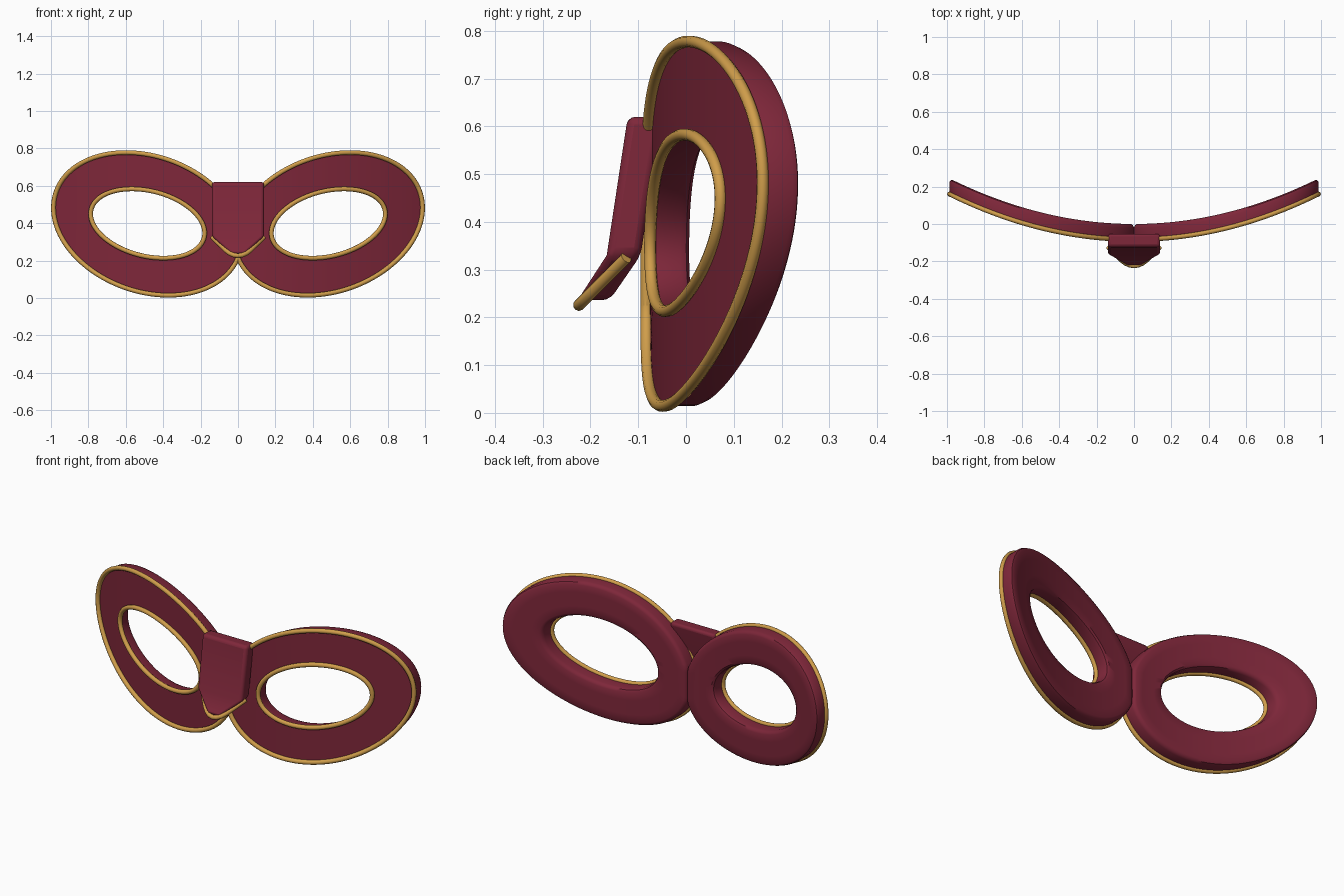
import bpy, bmesh
from math import sin, cos, pi, radians

if "Cube" in bpy.data.objects:
    bpy.data.objects.remove(bpy.data.objects["Cube"])


def material(name, rgb):
    m = bpy.data.materials.new(name)
    m.diffuse_color = (*rgb, 1)
    m.use_nodes = True
    m.node_tree.nodes["Principled BSDF"].inputs["Base Color"].default_value = m.diffuse_color
    return m


RED = material("maroon", (0.21, 0.02, 0.042))
GOLD = material("gold", (0.63, 0.34, 0.07))
N = 112
OUTER = (0.485, 0.396, 0.517, 0.361, radians(19.5))   # cx, cz, a, b, tilt
EYE = (0.483, 0.398, 0.311, 0.174, radians(14))


def ellipse(e, t):
    cx, cz, a, b, r = e
    x, z = a * cos(t), b * sin(t)
    return max(cx + x * cos(r) - z * sin(r), 0.0), cz + x * sin(r) + z * cos(r)


def bow(x):
    return 0.25 * x * x


def finish(obj, mat, angle=35):
    obj.data.materials.append(mat)
    bpy.ops.object.select_all(action='DESELECT')
    obj.select_set(True)
    bpy.context.view_layer.objects.active = obj
    if obj.type == 'CURVE':
        bpy.ops.object.convert(target='MESH')
    bpy.ops.object.shade_smooth_by_angle(angle=radians(angle))


def mesh_object(name, bm):
    bmesh.ops.recalc_face_normals(bm, faces=bm.faces)
    me = bpy.data.meshes.new(name)
    bm.to_mesh(me)
    bm.free()
    obj = bpy.data.objects.new(name, me)
    bpy.context.collection.objects.link(obj)
    return obj


def tube(name, pts, radius, cyclic):
    cu = bpy.data.curves.new(name, 'CURVE')
    cu.dimensions = '3D'
    cu.bevel_depth = radius
    cu.bevel_resolution = 3
    cu.use_fill_caps = True
    s = cu.splines.new('POLY')
    s.points.add(len(pts) - 1)
    for p, co in zip(s.points, pts):
        p.co = (*co, 1)
    s.use_cyclic_u = cyclic
    obj = bpy.data.objects.new(name, cu)
    bpy.context.collection.objects.link(obj)
    finish(obj, GOLD, 60)


# cross-section of the plate: (outer-to-eye fraction, depth from bowed back)
SECTION = [(0, -.075), (.25, -.075), (.5, -.075), (.75, -.075), (1, -.075),
           (1, -.02), (.97, -.007), (.91, 0), (.7, 0), (.5, 0), (.3, 0),
           (.09, 0), (.03, -.007), (0, -.02)]


def plate(name, side):
    bm = bmesh.new()
    rings = []
    for i in range(N):
        t = 2 * pi * i / N
        (ox, oz), (ex, ez) = ellipse(OUTER, t), ellipse(EYE, t)
        ring = []
        for u, d in SECTION:
            x, z = ox + (ex - ox) * u, oz + (ez - oz) * u
            ring.append(bm.verts.new((side * x, bow(x) + d, z)))
        rings.append(ring)
    k = len(SECTION)
    for i in range(N):
        a, b = rings[i], rings[(i + 1) % N]
        for j in range(k):
            bm.faces.new((a[j], a[(j + 1) % k], b[(j + 1) % k], b[j]))
    finish(mesh_object(name, bm), RED)


def rim(name, e, side):
    pts = []
    for i in range(N):
        x, z = ellipse(e, 2 * pi * i / N)
        pts.append((side * x, bow(x) - 0.083, z))
    tube(name, pts, 0.0125, True)


# mask halves with gold rims
for label, side in (("right", 1), ("left", -1)):
    plate(label + "_mask_half", side)
    rim(label + "_outer_rim", OUTER, side)
    rim(label + "_eye_rim", EYE, side)

# bent nose guard with a pointed lower flap: (half width, front y, back y, z)
bm = bmesh.new()
rows = []
for w, yf, yb, z in [(.14, -.122, -.05, .62), (.14, -.166, -.095, .33),
                     (.035, -.227, -.160, .236)]:
    rows.append([bm.verts.new(c) for c in
                 ((-w, yf, z), (w, yf, z), (w, yb, z), (-w, yb, z))])
for a, b in zip(rows, rows[1:]):
    for j in range(4):
        bm.faces.new((a[j], a[(j + 1) % 4], b[(j + 1) % 4], b[j]))
bm.faces.new(rows[0])
bm.faces.new(rows[-1])
nose = mesh_object("nose_guard", bm)
bev = nose.modifiers.new("soft_edges", 'BEVEL')
bev.width = 0.016
bev.segments = 3
bev.limit_method = 'ANGLE'
bev.angle_limit = radians(25)
finish(nose, RED)

# gold trim under the nose flap
half = [(.138, .325), (.1, .288), (.065, .254), (.045, .239), (.022, .229)]
outline = half + [(0, .226)] + [(-x, z) for x, z in reversed(half)]
tube("nose_trim", [(x, -.125 - (.325 - z), z) for x, z in outline], 0.0125, False)
